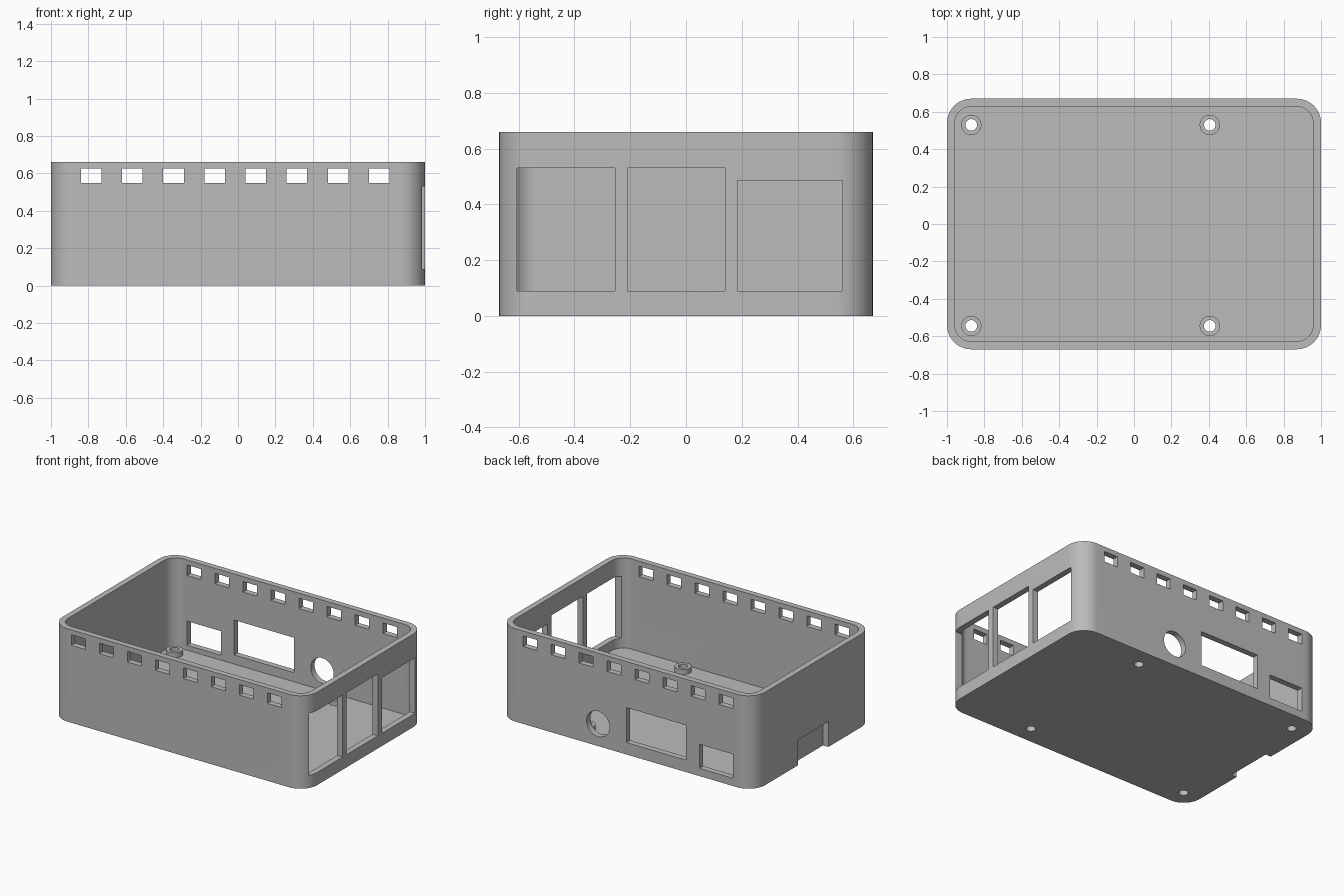
import bpy, bmesh, math
from mathutils import Matrix, Vector

if "Cube" in bpy.data.objects:
    bpy.data.objects.remove(bpy.data.objects["Cube"], do_unlink=True)

HALF_X, HALF_Y, HEIGHT = 1.0, 0.67, 0.66
WALL, FLOOR, CORNER = 0.042, 0.02, 0.13

grey = bpy.data.materials.new("case_grey")
grey.use_nodes = True
colour = (0.5, 0.5, 0.5, 1)
grey.diffuse_color = colour
grey.node_tree.nodes["Principled BSDF"].inputs["Base Color"].default_value = colour


def to_object(name, bm):
    bmesh.ops.recalc_face_normals(bm, faces=bm.faces)
    mesh = bpy.data.meshes.new(name)
    bm.to_mesh(mesh)
    bm.free()
    mesh.materials.append(grey)
    obj = bpy.data.objects.new(name, mesh)
    bpy.context.collection.objects.link(obj)
    return obj


def rounded_block(name, hx, hy, radius, z0, z1, steps=12):
    """Upright block with rounded vertical corners."""
    bm = bmesh.new()
    ring = []
    for quarter, (sx, sy) in enumerate([(1, 1), (-1, 1), (-1, -1), (1, -1)]):
        for i in range(steps + 1):
            a = (quarter + i / steps) * math.pi / 2
            ring.append(bm.verts.new((sx * (hx - radius) + radius * math.cos(a),
                                      sy * (hy - radius) + radius * math.sin(a), z0)))
    base = bm.faces.new(ring)
    top = bmesh.ops.extrude_face_region(bm, geom=[base])["geom"]
    bmesh.ops.translate(bm, vec=(0, 0, z1 - z0),
                        verts=[v for v in top if isinstance(v, bmesh.types.BMVert)])
    return to_object(name, bm)


def add_box(bm, x, y, z):
    """Box given by its (low, high) range on each axis."""
    centre = Vector([sum(r) / 2 for r in (x, y, z)])
    size = [r[1] - r[0] for r in (x, y, z)]
    bmesh.ops.create_cube(bm, size=1,
                          matrix=Matrix.Translation(centre) @ Matrix.Diagonal((*size, 1)))


def add_cylinder(bm, centre, radius, depth, turn=Matrix()):
    bmesh.ops.create_cone(bm, cap_ends=True, segments=40, radius1=radius, radius2=radius,
                          depth=depth, matrix=Matrix.Translation(centre) @ turn)


def cut(obj, cutter):
    bpy.context.view_layer.objects.active = obj
    mod = obj.modifiers.new("cut", 'BOOLEAN')
    mod.operation, mod.solver, mod.object = 'DIFFERENCE', 'EXACT', cutter
    bpy.ops.object.modifier_apply(modifier=mod.name)


# Open-topped tray
shell = rounded_block("case_shell", HALF_X, HALF_Y, CORNER, 0, HEIGHT)
cavity = rounded_block("cavity_cutter", HALF_X - WALL, HALF_Y - WALL, CORNER - WALL, FLOOR, 1)

# Wall openings
bm = bmesh.new()
for i in range(8):                                     # vent slots, front and back
    x = -0.84 + 0.22 * i
    add_box(bm, (x, x + 0.11), (-0.8, 0.8), (0.55, 0.625))
for y0, y1, top in [(-0.605, -0.255, 0.53), (-0.21, 0.14, 0.53), (0.185, 0.56, 0.485)]:
    add_box(bm, (0.9, 1.1), (y0, y1), (0.09, top))     # large ports on the left end
for x0, x1, low, top in [(-0.47, 0, 0.085, 0.333), (-0.84, -0.575, 0.055, 0.226)]:
    add_box(bm, (x0, x1), (0.55, 0.8), (low, top))     # back ports
add_cylinder(bm, (0.222, 0.66, 0.158), 0.09, 0.2, Matrix.Rotation(math.pi / 2, 4, 'X'))
add_box(bm, (-1.1, -HALF_X + WALL), (-0.17, 0.17), (-0.1, 0.18))  # card notch
openings = to_object("opening_cutter", bm)

# Screw posts and their holes
bm_posts, bm_holes = bmesh.new(), bmesh.new()
for x in (-0.87, 0.405):
    for y in (-0.545, 0.53):
        add_cylinder(bm_posts, (x, y, 0.0375), 0.054, 0.035)
        add_cylinder(bm_holes, (x, y, 0), 0.031, 0.3)
posts = to_object("screw_posts", bm_posts)
holes = to_object("hole_cutter", bm_holes)

for tool in (cavity, openings, holes):
    cut(shell, tool)
cut(posts, holes)
for tool in (cavity, openings, holes):
    bpy.data.objects.remove(tool, do_unlink=True)

for obj in (shell, posts):
    bpy.ops.object.select_all(action='DESELECT')
    obj.select_set(True)
    bpy.context.view_layer.objects.active = obj
    bpy.ops.object.shade_smooth_by_angle(angle=math.radians(30))
